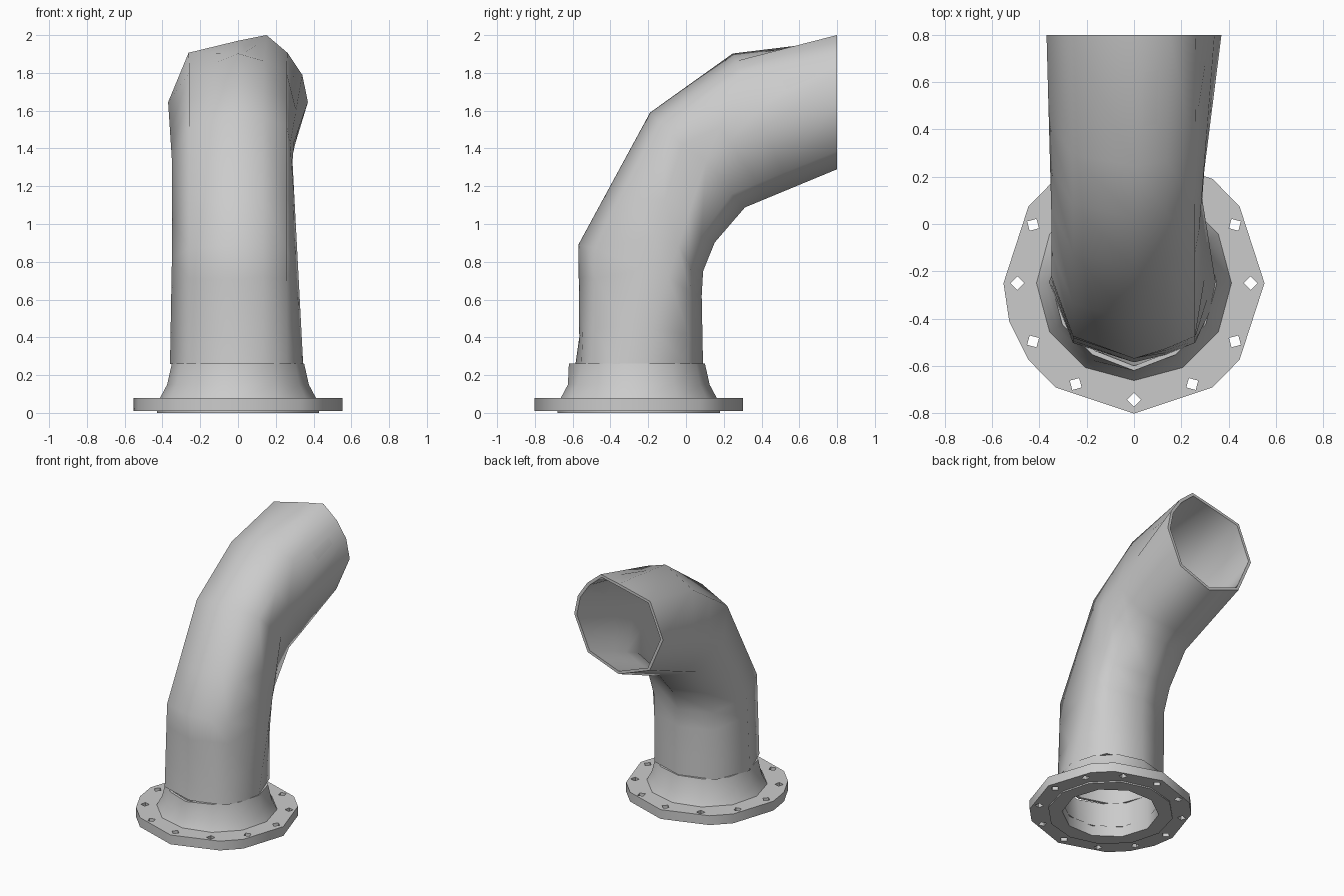
import bpy, bmesh
from math import radians, cos, sin
from mathutils import Vector

if "Cube" in bpy.data.objects:
    bpy.data.objects.remove(bpy.data.objects["Cube"])

CY = -0.25          # centre of the flange
BEND_R = 1.045      # bend radius of the elbow centre line
BEND_Z = 0.60       # height where the bend starts


def finish(obj, angle):
    bpy.ops.object.select_all(action='DESELECT')
    obj.select_set(True)
    bpy.context.view_layer.objects.active = obj
    bpy.ops.object.shade_smooth_by_angle(angle=radians(angle))


def closed_shell(name, rings, angle):
    """Join rings of points into one closed band (outside, rim, inside, rim)."""
    bm = bmesh.new()
    vs = [[bm.verts.new(p) for p in ring] for ring in rings]
    n, m = len(vs[0]), len(vs)
    for i in range(m):
        a, b = vs[i], vs[(i + 1) % m]
        for j in range(n):
            k = (j + 1) % n
            bm.faces.new((a[j], a[k], b[k], b[j]))
    bmesh.ops.recalc_face_normals(bm, faces=bm.faces)
    me = bpy.data.meshes.new(name)
    bm.to_mesh(me)
    bm.free()
    obj = bpy.data.objects.new(name, me)
    bpy.context.collection.objects.link(obj)
    finish(obj, angle)


def polygon(r, angles, cx=0, cy=0):
    return [(cx + r * cos(radians(a)), cy + r * sin(radians(a))) for a in angles]


def plate(name, loops, z0, z1):
    """Flat plate from an outline and hole loops."""
    cu = bpy.data.curves.new(name, 'CURVE')
    cu.dimensions, cu.fill_mode = '2D', 'BOTH'
    cu.extrude = (z1 - z0) / 2
    for pts in loops:
        sp = cu.splines.new('POLY')
        sp.points.add(len(pts) - 1)
        for p, (x, y) in zip(sp.points, pts):
            p.co = (x, y, 0, 1)
        sp.use_cyclic_u = True
    obj = bpy.data.objects.new(name, cu)
    bpy.context.collection.objects.link(obj)
    obj.location = (0, CY, (z0 + z1) / 2)
    bpy.ops.object.select_all(action='DESELECT')
    obj.select_set(True)
    bpy.context.view_layer.objects.active = obj
    bpy.ops.object.convert(target='MESH')
    finish(bpy.context.object, 40)


# Flange with twelve diamond bolt holes, and the raised face under it
rim = [0, 36, 53, 90, 127, 144, 180, 197, 216, 233, 270, 307, 324]
bore = polygon(0.33, range(0, 360, 36))
holes = []
for i in range(12):
    a = i * 30
    cx, cy = polygon(0.493, [a])[0]
    holes.append(polygon(0.029, [a + q * 90 for q in range(4)], cx, cy))
plate("flange", [polygon(0.552, rim), bore] + holes, 0.01, 0.08)
plate("raised_face", [polygon(0.43, range(0, 360, 30)), bore], 0.0, 0.015)

# Flared neck, its front corner standing off the pipe
neck_angles = range(0, 360, 30)


def neck_ring(r, z, front=0):
    return [(x, y + CY - (front if a == 270 else 0), z)
            for a, (x, y) in zip(neck_angles, polygon(r, neck_angles))]


closed_shell("neck", [neck_ring(0.415, 0.075), neck_ring(0.375, 0.15),
                      neck_ring(0.35, 0.262, 0.02), neck_ring(0.33, 0.262, 0.02),
                      neck_ring(0.33, 0.075)], 60)

# Elbow pipe: each lengthwise line has a section angle and (bend, radius) stops
# Negative bend means the straight part, one hundredth of a unit per step
inner = [(-34, .36), (14, .35), (25, .355), (45, .36), (90, .365)]
outer = [(-34, .365), (12, .365), (45, .365), (67, .365), (90, .37)]
lines = [
    (0, [(-34, .345), (50, .285), (90, .37)]),
    (23, [(-34, .345), (45, .30), (90, .37)]),
    (45, outer),
    (67, [(-34, .335), (12, .34), (45, .34), (67, .355), (90, .386)]),
    (90, [(-34, .34), (-20, .32), (12, .355), (45, .355), (67, .37), (90, .325)]),
    (135, outer),
    (180, [(-34, .36), (12, .35), (45, .35), (90, .37)]),
    (225, inner),
    (270, [(-34, .335), (10, .315), (25, .33), (45, .355), (90, .355)]),
    (315, inner),
]
stations = [-34, -20, 0, 12, 25, 45, 56, 67, 90]


def pipe_point(phi, t, r):
    b, x, h = radians(max(t, 0)), r * cos(radians(phi)), r * sin(radians(phi))
    rad = BEND_R + h
    return Vector((x, 0.8 - rad * cos(b), BEND_Z + min(t, 0) * 0.01 + rad * sin(b)))


def along(phi, stops, t, inset):
    for (t0, r0), (t1, r1) in zip(stops, stops[1:]):
        if t <= t1:
            a, b = pipe_point(phi, t0, r0 - inset), pipe_point(phi, t1, r1 - inset)
            return a.lerp(b, (t - t0) / (t1 - t0))


def pipe_rings(inset):
    return [[along(phi, stops, t, inset) for phi, stops in lines] for t in stations]


closed_shell("elbow_pipe", pipe_rings(0) + pipe_rings(0.022)[::-1], 60)
